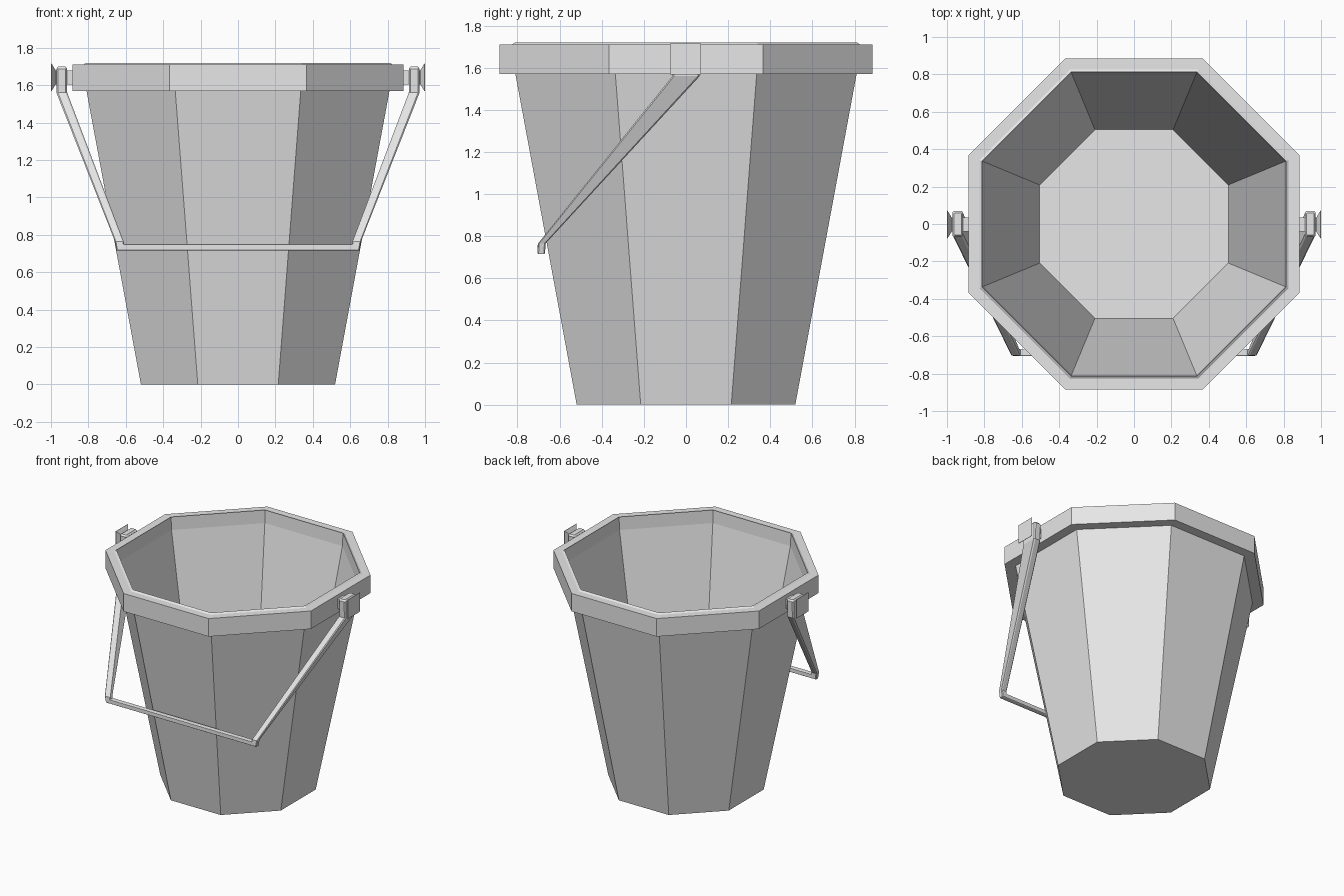
import bpy, bmesh, math
from mathutils import Vector

cube = bpy.data.objects.get("Cube")
if cube:
    bpy.data.objects.remove(cube, do_unlink=True)

grey = bpy.data.materials.new("light_grey")
grey.use_nodes = True
grey.diffuse_color = (0.8, 0.8, 0.8, 1)
grey.node_tree.nodes["Principled BSDF"].inputs["Base Color"].default_value = (0.8, 0.8, 0.8, 1)


def skin(name, rings, cap=True):
    """Join rings of points into a closed flat-shaded tube."""
    bm = bmesh.new()
    loops = [[bm.verts.new(p) for p in ring] for ring in rings]
    for a, b in zip(loops, loops[1:]):
        for i in range(len(a)):
            j = (i + 1) % len(a)
            bm.faces.new((a[i], a[j], b[j], b[i]))
    if cap:
        bm.faces.new(loops[0])
        bm.faces.new(loops[-1])
    bmesh.ops.recalc_face_normals(bm, faces=bm.faces)
    mesh = bpy.data.meshes.new(name)
    bm.to_mesh(mesh)
    bm.free()
    mesh.materials.append(grey)
    obj = bpy.data.objects.new(name, mesh)
    bpy.context.collection.objects.link(obj)
    return obj


def octagon(apothem, z):
    r = apothem / math.cos(math.pi / 8)
    return [(r * math.cos((k + 0.5) * math.pi / 4),
             r * math.sin((k + 0.5) * math.pi / 4), z) for k in range(8)]


def section(centre, u, v):
    """Chamfered rectangle spanned by the half-extent vectors u and v."""
    c, u, v = Vector(centre), Vector(u), Vector(v)
    a = 1 - 0.3 * min(u.length, v.length) / u.length
    b = 1 - 0.3 * min(u.length, v.length) / v.length
    pts = [(1, -b), (1, b), (a, 1), (-a, 1), (-1, b), (-1, -b), (-a, -1), (a, -1)]
    return [c + u * s + v * t for s, t in pts]


# Bucket: outer wall, rim band, raised lip, inner wall and floor in one profile
profile = [(0.519, 0), (0.81, 1.57), (0.885, 1.57), (0.885, 1.71), (0.827, 1.71),
           (0.812, 1.72), (0.807, 1.62), (0.504, 0.015)]
skin("bucket", [octagon(r, z) for r, z in profile])

# Handle: eye, tapering arm and mitred corner on one side, mirrored to the other
arm = [section((0.942, 0, 1.70), (0.02, 0, 0), (0, 0.06, 0)),
       section((0.942, 0, 1.688), (0.029, 0, 0), (0, 0.07, 0)),
       section((0.942, 0, 1.56), (0.029, 0, 0), (0, 0.065, 0)),
       section((0.635, -0.685, 0.765), (0.023, 0, 0), (0, 0.018, 0)),
       section((0.628, -0.687, 0.733), (0.02, 0, -0.018), (0, 0.018, 0))]
other_arm = [[Vector((-p.x, p.y, p.z)) for p in ring] for ring in reversed(arm)]
skin("handle", arm + other_arm)


# Pivot pins with flared square heads
def square(x, half):
    return [(x, s * half - 0.003, 1.642 + t * half)
            for s, t in ((-1, -1), (1, -1), (1, 1), (-1, 1))]


for side, label in ((1, "left"), (-1, "right")):
    skin(label + "_pivot", [square(side * x, h) for x, h in
                            ((0.87, 0.038), (0.975, 0.038), (0.997, 0.074), (1.0, 0.074))])
